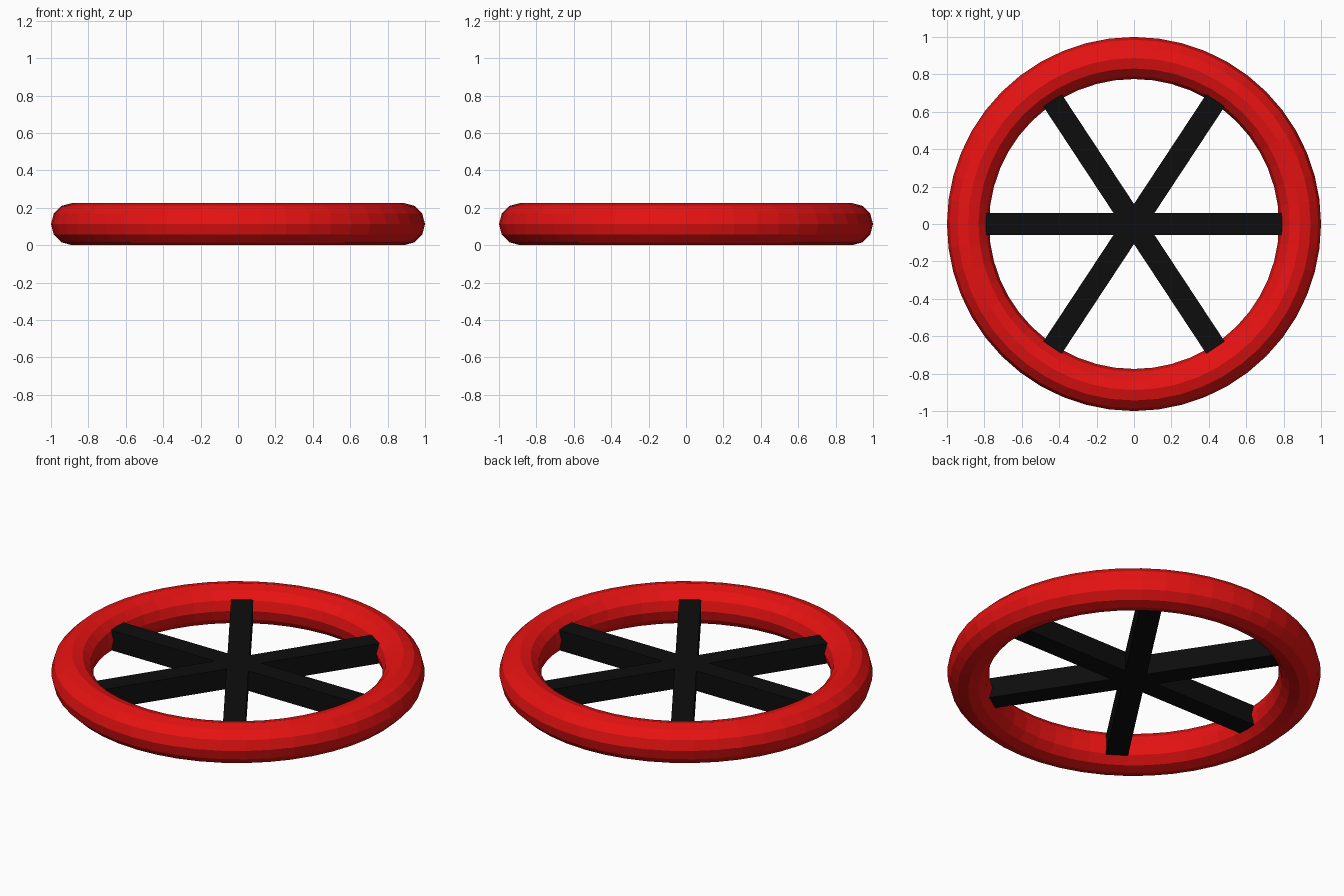
import bpy
from math import radians

if "Cube" in bpy.data.objects:
    bpy.data.objects.remove(bpy.data.objects["Cube"])

MINOR = 0.1125
MAJOR = 1.0 - MINOR


def material(name, color):
    mat = bpy.data.materials.new(name)
    mat.diffuse_color = color
    mat.use_nodes = True
    mat.node_tree.nodes["Principled BSDF"].inputs["Base Color"].default_value = mat.diffuse_color
    return mat


red = material("red", (0.8, 0.006, 0.006, 1))
black = material("black", (0.004, 0.004, 0.004, 1))

# Faceted ring
bpy.ops.mesh.primitive_torus_add(major_segments=48, minor_segments=12,
                                 major_radius=MAJOR, minor_radius=MINOR,
                                 location=(0, 0, MINOR))
rim = bpy.context.object
rim.name = "rim"
rim.data.materials.append(red)

# Three full-width bars crossing at the centre, ends buried in the ring
for i, angle in enumerate((0, 56.6, -56.6), 1):
    bpy.ops.mesh.primitive_cube_add(size=1, location=(0, 0, MINOR),
                                    rotation=(0, 0, radians(angle)))
    bar = bpy.context.object
    bar.name = f"spoke_bar_{i}"
    bar.scale = (1.72, 0.118, 0.118)
    bar.data.materials.append(black)
